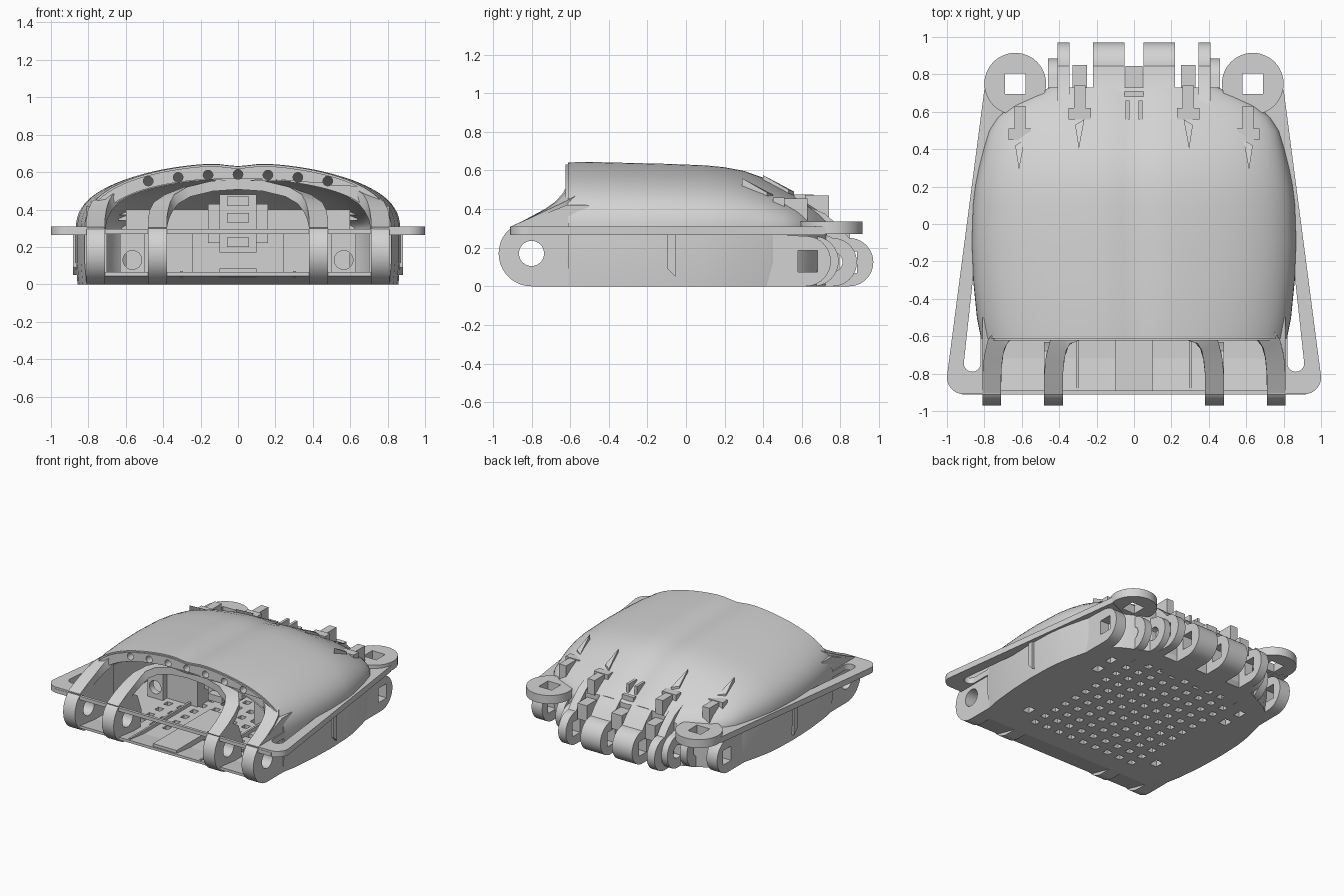
import bpy, bmesh
from math import sin, cos, pi, exp, radians
from mathutils import Matrix, Vector

if "Cube" in bpy.data.objects:
    bpy.data.objects.remove(bpy.data.objects["Cube"])

SHADE = (0.65, 0.65, 0.65, 1)
grey = bpy.data.materials.new("plain grey")
grey.use_nodes = True
grey.diffuse_color = SHADE
grey.node_tree.nodes["Principled BSDF"].inputs["Base Color"].default_value = SHADE


def finish(name, mesh):
    """Clean the mesh, shade it and put it in the scene."""
    bm = bmesh.new()
    bm.from_mesh(mesh)
    bmesh.ops.remove_doubles(bm, verts=bm.verts, dist=0.0002)
    bmesh.ops.recalc_face_normals(bm, faces=bm.faces)
    bm.to_mesh(mesh)
    bm.free()
    mesh.materials.clear()
    mesh.materials.append(grey)
    mesh.shade_smooth()
    mesh.set_sharp_from_angle(angle=radians(35))
    obj = bpy.data.objects.new(name, mesh)
    bpy.context.collection.objects.link(obj)


def circle(u, v, r, a=0, b=2 * pi, n=32):
    full = abs(b - a) > 6.2
    steps = n if full else n + 1
    return [(u + r * cos(a + (b - a) * i / n), v + r * sin(a + (b - a) * i / n)) for i in range(steps)]


def rect(u, v, du, dv):
    return [(u - du, v - dv), (u + du, v - dv), (u + du, v + dv), (u - du, v + dv)]


FLAT = Matrix.Identity(3)
SIDE = Matrix(((0, 0, 1), (1, 0, 0), (0, 1, 0)))    # profile in y, z
FACE = Matrix(((1, 0, 0), (0, 0, -1), (0, 1, 0)))   # profile in x, z, depth towards -y


def plate(name, loops, lo, hi, frame=FLAT):
    """Filled outline with holes, extruded from lo to hi."""
    curve = bpy.data.curves.new(name, 'CURVE')
    curve.dimensions = '2D'
    curve.fill_mode = 'BOTH'
    curve.extrude = (hi - lo) / 2
    for loop in loops:
        s = curve.splines.new('POLY')
        s.points.add(len(loop) - 1)
        for p, (u, v) in zip(s.points, loop):
            p.co = (u, v, 0, 1)
        s.use_cyclic_u = True
    obj = bpy.data.objects.new(name, curve)
    bpy.context.collection.objects.link(obj)
    bpy.context.view_layer.update()
    mesh = bpy.data.meshes.new_from_object(obj.evaluated_get(bpy.context.evaluated_depsgraph_get()))
    bpy.data.objects.remove(obj)
    mesh.transform(frame.to_4x4() @ Matrix.Translation((0, 0, (lo + hi) / 2)))
    finish(name, mesh)


def box(name, x, y, z):
    plate(name, [[(x[0], y[0]), (x[1], y[0]), (x[1], y[1]), (x[0], y[1])]], *z)


def loft(name, rings, caps=True):
    """Skin over closed rings of equal length."""
    bm = bmesh.new()
    rows = [[bm.verts.new(p) for p in ring] for ring in rings]
    n = len(rows[0])
    for a, b in zip(rows, rows[1:]):
        for i in range(n):
            j = (i + 1) % n
            bm.faces.new((a[i], a[j], b[j], b[i]))
    if caps:
        bm.faces.new(rows[0])
        bm.faces.new(rows[-1])
    mesh = bpy.data.meshes.new(name)
    bm.to_mesh(mesh)
    bm.free()
    finish(name, mesh)


def band(name, path, width, thick):
    """Flat strap swept along a path."""
    pts = [Vector(p) for p in path]
    rings = []
    for i, p in enumerate(pts):
        t = (pts[min(i + 1, len(pts) - 1)] - pts[max(i - 1, 0)]).normalized()
        s = t.cross(Vector((0, 0, 1))).normalized()
        n = s.cross(t)
        rings.append([p + s * a * width / 2 + n * b * thick / 2
                      for a, b in ((-1, -1), (1, -1), (1, 1), (-1, 1))])
    loft(name, rings)


# Domed shell: stations of y, half width, height
stations = [(-.6, .82, .648), (-.5, .84, .65), (-.3, .86, .645), (-.1, .868, .64),
            (.1, .862, .632), (.2, .85, .622), (.3, .83, .603), (.4, .805, .567), (.5, .775, .515),
            (.57, .73, .475), (.63, .66, .442), (.68, .56, .412), (.73, .45, .375)]


def arch(w, h):
    """Cross-section of the shell in x, z, from one foot over the top to the other."""
    pts = [(w - .01, 0), (w, .12)]
    for i in range(49):
        t = pi * i / 48
        x = w * cos(t)
        dip = .018 * exp(-(x / .09) ** 2)
        pts.append((x, .28 + (h - .28) * max(sin(t), 0) ** .78 - dip))
    return pts + [(-w, .12), (.01 - w, 0)]


def wall(w, h, thick=.085):
    return arch(w, h) + arch(w - thick, h - thick)[::-1]


loft("shell", [[(x, y, z) for x, z in wall(w, h)] for y, w, h in stations], caps=False)
y, w, h = stations[-1]
plate("shell_back", [arch(w, h)], -y, .05 - y, FACE)

# Front lip with its row of vent holes
vents = [circle(.16 * i, .588 - .004 * i * i, .026, n=16) for i in range(-3, 4)]
plate("front_lip", [wall(.82, .648)] + vents, .56, .612, FACE)
plate("front_lip_edge", [wall(.81, .638, .07)] + vents, .61, .624, FACE)

# Perforated floor with a raised front edge
right = [(.8, -.72)] + [(w - .03, y) for y, w, h in stations]
outline = right + [(-x, y) for x, y in reversed(right)]
holes = [rect(.11 * i, .11 * j, .024, .024) for i in range(-4, 5) for j in range(-5, 6)]
holes += [rect(s * .58, .15 * j, .03, .035) for s in (-1, 1) for j in (-3, 2, 3)]
plate("floor", [outline] + holes, 0, .045)
plate("floor_front", [[(-.72, 0), (-.72, .045), (-.905, .065), (-.905, .045)]], -.71, .71, SIDE)
box("floor_channel", (-.1, .1), (-.89, -.2), (.04, .085))
box("front_bar", (-.92, .92), (-.912, -.89), (.268, .295))

# Tension block inside the cavity
box("tension_block", (-.1, .1), (-.22, .1), (.17, .48))
box("tension_cheeks", (-.16, .16), (-.18, .1), (.22, .43))
for z in (.2, .33, .42):
    box("tension_step", (-.06, .06), (-.28, -.2), (z, z + .05))
box("cavity_back", (-.6, .6), (.3, .36), (.04, .4))


def lug(name, x0, x1, yc, r, hole, top):
    """Rounded hinge ear facing the back; top is the line leading to the shell."""
    edge = circle(yc, r, r, -pi / 2, pi / 2, 20) + top + [(top[-1][0], 0)]
    plate(name, [edge, hole], x0, x1, SIDE)


for s, side in ((1, "left"), (-1, "right")):
    def span(a, b):
        return (a, b) if s > 0 else (-b, -a)

    # Wrist hinge arms
    ring = circle(-.8, .17, .17, -pi / 2, -1.25 * pi, 24)
    bore = circle(-.8, .17, .065)
    plate(side + "_outer_arm", [ring + [(-.89, .31), (-.62, .42), (-.5, .42), (-.5, 0)], bore], *span(.71, .81), SIDE)
    plate(side + "_inner_arm", [ring + [(-.89, .31), (-.78, .36), (-.68, .3), (-.63, .17), (-.65, 0)], bore],
          *span(.38, .48), SIDE)
    band(side + "_outer_strap", [(s * x, y, z) for x, y, z in (
        (.76, -.9, .28), (.76, -.8, .325), (.75, -.7, .375), (.73, -.63, .415), (.69, -.58, .455), (.63, -.55, .49))],
        .1, .06)
    band(side + "_inner_strap", [(s * x, y, z) for x, y, z in (
        (.43, -.9, .28), (.43, -.8, .33), (.42, -.71, .375), (.4, -.64, .415), (.355, -.59, .455),
        (.27, -.565, .495), (.14, -.56, .525), (0, -.56, .535))], .1, .055)

    # Side flange with its tapered slot
    edge = [(.72, -.91)] + circle(.91, -.82, .09, -pi / 2, .1, 12) + [
        (.8, .72), (.66, .66), (.76, .5), (.8, 0), (.78, -.6), (.72, -.7)]
    slot = circle(.865, -.745, .045, pi, 2 * pi, 12) + [(.835, -.05), (.82, -.1)]
    plate(side + "_flange", [[(s * x, y) for x, y in loop] for loop in (edge, slot)], .265, .31)

    # Round anchor disc with square hole
    plate(side + "_anchor_disc", [circle(s * .635, .75, .165, n=48), rect(s * .635, .75, .055, .055)], .27, .335)

    # Finger and thumb hinge ears
    knuckle_top = [(.8, .305), (.72, .375), (.55, .45)]
    square = rect(.84, .125, .045, .055)
    lug(side + "_outer_ear", *span(.70, .79), .62, .13, rect(.63, .13, .05, .055), [(.4, .27)])
    lug(side + "_inner_ear", *span(.5, .56), .66, .13, circle(.66, .13, .05), [(.4, .3)])
    lug(side + "_middle_ear", *span(.41, .46), .76, .125, circle(.76, .125, .05), [(.5, .36)])
    lug(side + "_knuckle_ear", *span(.345, .41), .845, .125, square, knuckle_top)
    lug(side + "_centre_knuckle", *span(.05, .22), .845, .125, square, knuckle_top)

    # Cord guides: pad, wings and a thin pointed blade
    for label, x, y, z in (("corner", .61, .5, .42), ("finger", .29, .61, .435)):
        box(f"{side}_{label}_guide", span(x - .03, x + .03), (y, y + .13), (z - .08, z + .035))
        box(f"{side}_{label}_guide_wings", span(x - .06, x + .06), (y - .05, y + .01), (z - .05, z + .04))
        tip = [Vector((s * (x + .005), y - .21, z + .085)), Vector((s * (x - .025), y - .05, z)),
               Vector((s * (x + .025), y - .08, z + .01))]
        up = Vector((0, 0, .055))
        loft(f"{side}_{label}_blade", [tip, [p + up for p in tip]])
    box(side + "_finger_cord_stop", span(.25, .33), (.7, .85), (.2, .32))

    # Small rib on the outside wall
    plate(side + "_wall_rib", [[(-.095, .09), (-.055, .05), (-.055, .265), (-.095, .265)]], *span(.84, .882), SIDE)

    # Inner cavity walls with cord hole
    panel = [rect(s * .565, .155, .065, .115), circle(s * .565, .13, .05)]
    plate(side + "_cord_panel", panel, .15, .2, FACE)
    box(side + "_cavity_wall", span(.24, .5), (-.15, .32), (.04, .27))
    box(side + "_floor_rib", span(.295, .31), (-.89, -.15), (.04, .07))

# Centre cord guide
box("centre_guide", (-.045, .045), (.7, .845), (.2, .32))
box("centre_guide_pin", (-.05, .05), (.68, .71), (.3, .41))
for x in (-.045, .025):
    box("centre_guide_prong", (x, x + .02), (.56, .66), (.4, .475))
